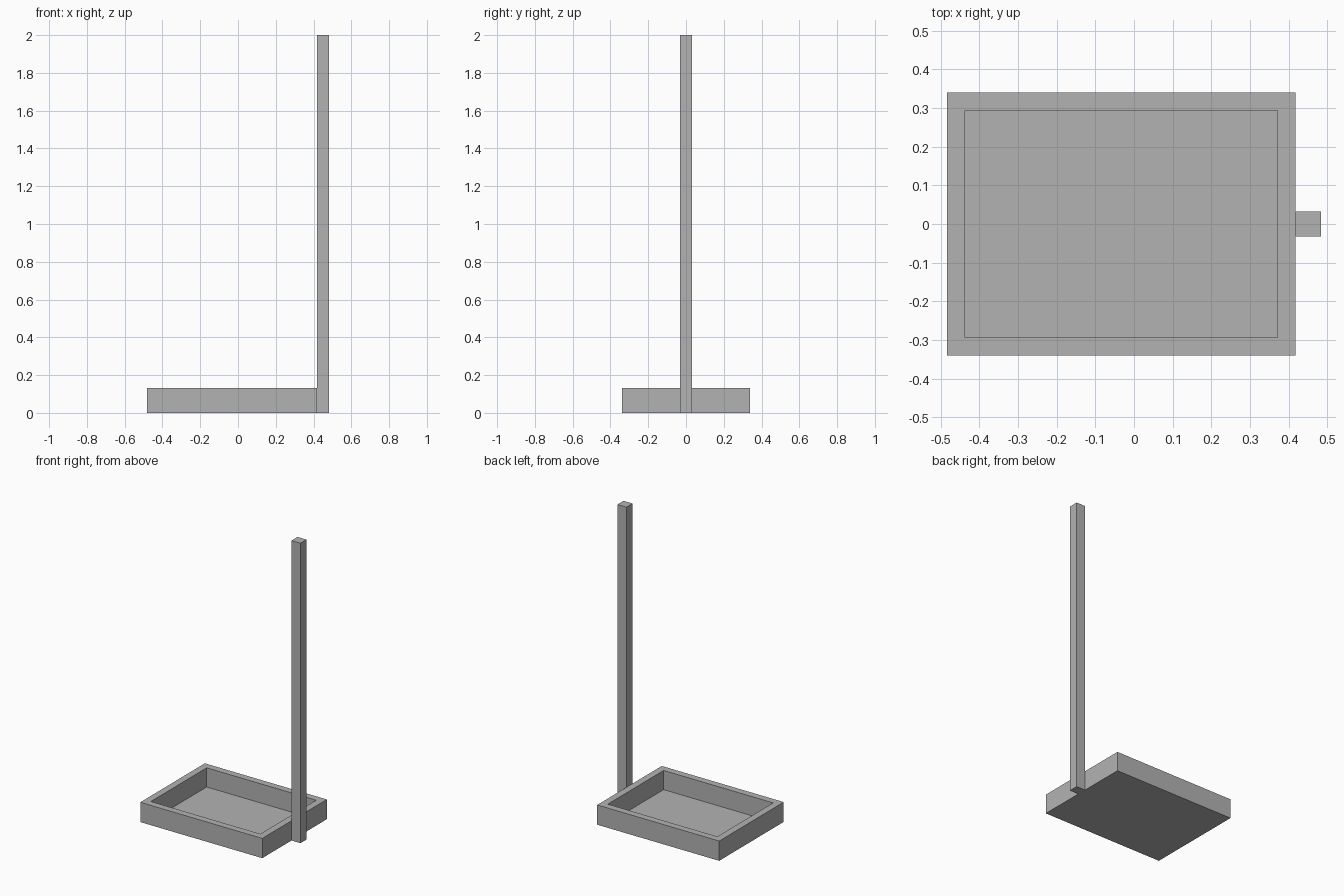
import bpy
import bmesh
from mathutils import Matrix, Vector

default = bpy.data.objects.get("Cube")
if default:
    bpy.data.objects.remove(default, do_unlink=True)

grey = bpy.data.materials.new("plain grey")
colour = (0.45, 0.45, 0.45, 1)
grey.diffuse_color = colour
grey.use_nodes = True
grey.node_tree.nodes["Principled BSDF"].inputs["Base Color"].default_value = colour


def make_box(name, low, high, wall=None, floor=None):
    """Box between two corners, optionally hollowed from the top."""
    low, high = Vector(low), Vector(high)
    bm = bmesh.new()
    matrix = Matrix.Translation((low + high) / 2) @ Matrix.Diagonal((*(high - low), 1))
    bmesh.ops.create_cube(bm, size=1, matrix=matrix)
    if wall:
        bm.normal_update()
        top = max(bm.faces, key=lambda f: f.calc_center_median().z)
        bmesh.ops.inset_region(bm, faces=[top], thickness=wall)
        # Extrude the inset face down to form the cavity
        result = bmesh.ops.extrude_face_region(bm, geom=[top])
        for v in result["geom"]:
            if isinstance(v, bmesh.types.BMVert):
                v.co.z = floor
        if top.is_valid:
            bmesh.ops.delete(bm, geom=[top], context="FACES_ONLY")
    bmesh.ops.recalc_face_normals(bm, faces=bm.faces)
    mesh = bpy.data.meshes.new(name)
    bm.to_mesh(mesh)
    bm.free()
    mesh.materials.append(grey)
    obj = bpy.data.objects.new(name, mesh)
    bpy.context.collection.objects.link(obj)
    return obj


# Shallow open tray with a thin floor
make_box("tray", (-0.483, -0.34, 0), (0.417, 0.34, 0.132), wall=0.065, floor=0.004)

# Tall square post on the outside of the tray
make_box("post", (0.417, -0.032, 0), (0.483, 0.032, 2))
